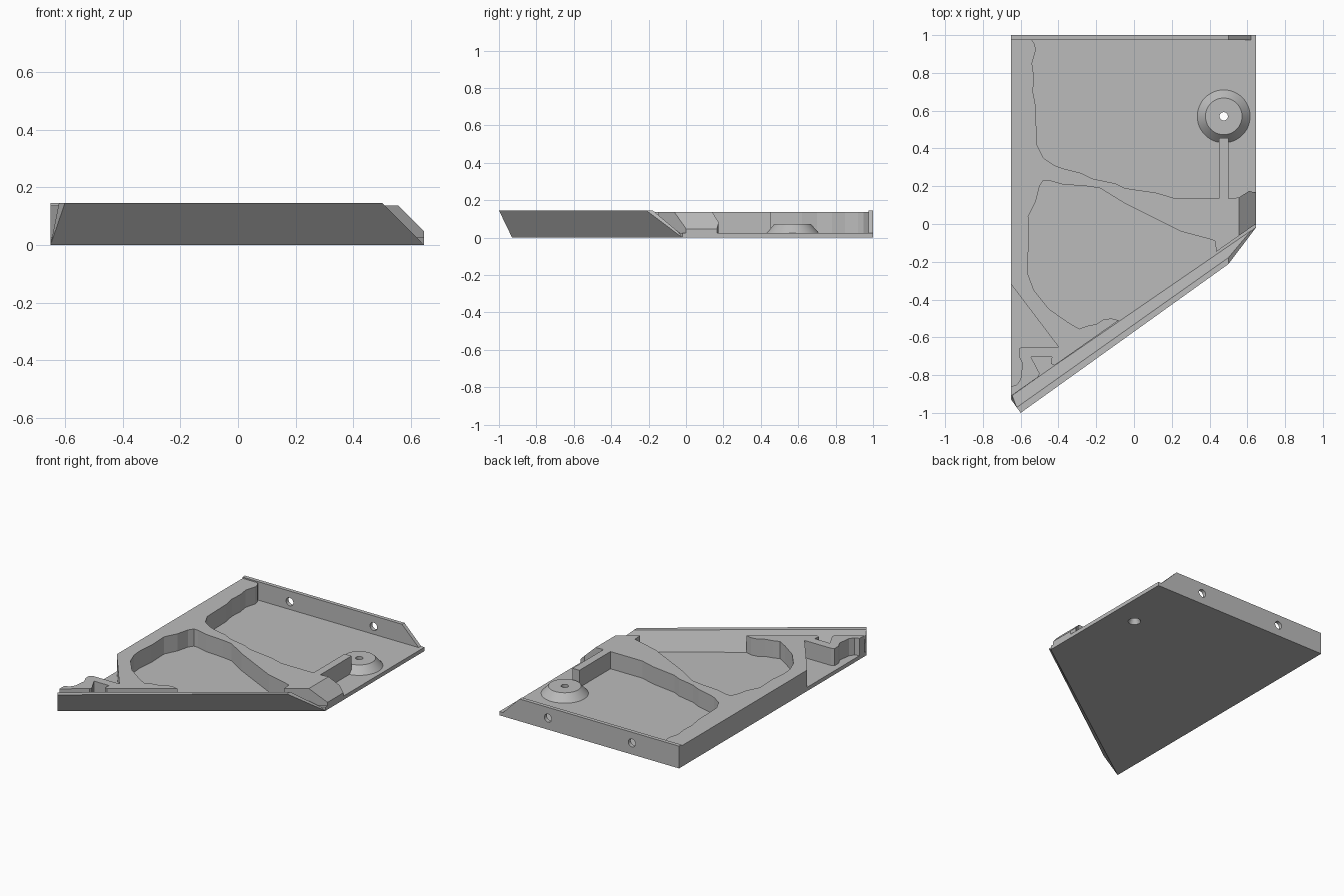
import bpy
import bmesh
from mathutils import Vector

default_cube = bpy.data.objects.get("Cube")
if default_cube:
    bpy.data.objects.remove(default_cube, do_unlink=True)

# Single flat grey
grey = bpy.data.materials.new("plain grey")
grey.use_nodes = True
colour = (.5, .5, .5, 1)
grey.diffuse_color = colour
grey.node_tree.nodes["Principled BSDF"].inputs["Base Color"].default_value = colour

# Main dimensions
LEFT, RIGHT, BACK, BACK_INNER = -.65, .645, 1, .975
FLOOR_TOP, FILL_TOP, RIM_TOP = .025, .137, .145


def finish(mesh_builder, name):
    """Turn a bmesh into a named grey object."""
    bmesh.ops.recalc_face_normals(mesh_builder, faces=mesh_builder.faces)
    mesh = bpy.data.meshes.new(name)
    mesh_builder.to_mesh(mesh)
    mesh_builder.free()
    mesh.materials.append(grey)
    part = bpy.data.objects.new(name, mesh)
    bpy.context.collection.objects.link(part)
    return part


def extrude_outline(outline, direction):
    """Build a closed solid by sweeping a flat outline along a vector."""
    builder = bmesh.new()
    face = builder.faces.new([builder.verts.new(point) for point in outline])
    result = bmesh.ops.extrude_face_region(builder, geom=[face], use_keep_orig=True)
    moved = [item for item in result["geom"] if isinstance(item, bmesh.types.BMVert)]
    bmesh.ops.translate(builder, verts=moved, vec=direction)
    return builder


def cone(name, base_radius, top_radius, depth, centre, axis="Z"):
    """Add a round solid whose middle is at the given centre."""
    builder = bmesh.new()
    bmesh.ops.create_cone(builder, cap_ends=True, segments=48, radius1=base_radius,
                          radius2=top_radius, depth=depth)
    turn = Vector((0, 0, 1)).rotation_difference(
        Vector((0, 1, 0)) if axis == "Y" else Vector((0, 0, 1)))
    bmesh.ops.rotate(builder, verts=builder.verts, matrix=turn.to_matrix())
    bmesh.ops.translate(builder, verts=builder.verts, vec=centre)
    return finish(builder, name)


def cut(part, cutter):
    """Subtract a cutter from a part and bake the result."""
    modifier = part.modifiers.new("hole", "BOOLEAN")
    modifier.operation = "DIFFERENCE"
    modifier.solver = "EXACT"
    modifier.object = cutter
    bpy.context.view_layer.objects.active = part
    bpy.ops.object.modifier_apply(modifier=modifier.name)


def foot(x):
    """Point on the inner foot of the leaning wall."""
    return (x, -.453 + .703 * x)


# Floor plate
floor_outline = [(LEFT, -.93, 0), (RIGHT, -.02, 0),
                 (RIGHT, BACK_INNER, 0), (LEFT, BACK_INNER, 0)]
floor = finish(extrude_outline(floor_outline, (0, 0, FLOOR_TOP)), "floor_plate")

# Back wall with a sloping right end and two round holes
wall_profile = [(LEFT, 0), (RIGHT, 0), (RIGHT, FLOOR_TOP), (.62, FLOOR_TOP),
                (.5, RIM_TOP), (LEFT, RIM_TOP)]
back_wall = finish(extrude_outline([(x, BACK_INNER, z) for x, z in wall_profile],
                                   (0, BACK - BACK_INNER, 0)), "back_wall")
for x in (-.31, .295):
    drill = cone("wall_drill", .026, .026, .2, (x, BACK, .075), axis="Y")
    cut(back_wall, drill)
    bpy.data.objects.remove(drill, do_unlink=True)

# Front wall leaning outward, as a loft between its two end sections
builder = bmesh.new()
left_end = [(LEFT, -.93, 0), (LEFT, -.895, 0), (-.621, -.971, RIM_TOP), (-.6, -1, RIM_TOP)]
right_end = [(RIGHT, -.02, 0), (RIGHT, -.005, 0), (.5, -.178, RIM_TOP), (.5, -.212, RIM_TOP)]
rings = [[builder.verts.new(point) for point in ring] for ring in (left_end, right_end)]
for ring in rings:
    builder.faces.new(ring)
for i in range(len(left_end)):
    j = (i + 1) % len(left_end)
    builder.faces.new((rings[0][i], rings[0][j], rings[1][j], rings[1][i]))
finish(builder, "front_wall")

# Raised infill: outline runs down the left, along the front, then back
left_notch = [(LEFT, BACK_INNER), (LEFT, -.32), (-.4, -.65), (-.59, -.65), (-.61, -.66),
              (-.61, -.7), (-.59, -.74), (-.6, -.82), (-.62, -.85), (LEFT, -.86)]
small_hollow = [foot(LEFT), foot(-.505), (-.5, -.79), (-.545, -.705), (-.435, -.705),
                (-.44, -.74), foot(-.42)]
front_pocket = [foot(-.1), (-.08, -.51), (-.12, -.5), (-.16, -.505), (-.2, -.53),
                (-.25, -.54), (-.29, -.555), (-.35, -.52), (-.45, -.45), (-.53, -.35),
                (-.56, -.27), (-.565, -.2), (-.555, -.1), (-.56, .04), (-.52, .12),
                (-.5, .2), (-.48, .23), (-.45, .23), (-.38, .21), (-.25, .2),
                (-.18, .19), (-.05, .11), (.15, .01), (.25, -.04), (.4, -.08),
                (.43, -.09), foot(.435)]
right_fin = [foot(RIGHT), (RIGHT, .165), (.61, .175), (.555, .14), (.5, .135),
             (.5, .455), (.45, .455), (.45, .135)]
back_pocket = [(.22, .135), (.12, .165), (-.05, .19), (-.1, .215), (-.22, .24),
               (-.28, .27), (-.38, .295), (-.42, .31), (-.48, .35), (-.515, .42),
               (-.52, .62), (-.535, .7), (-.53, .78), (-.54, .85), (-.52, .92),
               (-.525, .95), (-.54, BACK_INNER)]
outline = left_notch + small_hollow + front_pocket + right_fin + back_pocket
builder = extrude_outline([(x, y, FLOOR_TOP) for x, y in outline],
                          (0, 0, FILL_TOP - FLOOR_TOP))

# Slope cut across the right end of the infill
everything = builder.verts[:] + builder.edges[:] + builder.faces[:]
section = bmesh.ops.bisect_plane(builder, geom=everything, plane_co=(.555, 0, FILL_TOP),
                                 plane_no=(1, 0, 1), clear_outer=True)
rim = [item for item in section["geom_cut"] if isinstance(item, bmesh.types.BMEdge)]
bmesh.ops.holes_fill(builder, edges=rim, sides=0)
finish(builder, "raised_infill")

# Screw boss with a countersunk hole through the floor
boss_x, boss_y = .475, .57
boss = cone("screw_boss", .14, .097, .048, (boss_x, boss_y, FLOOR_TOP + .024))
drills = [cone("boss_drill", .022, .022, .4, (boss_x, boss_y, 0)),
          cone("countersink", .044, .022, .044, (boss_x, boss_y, .011))]
for drill in drills:
    for part in (floor, boss):
        cut(part, drill)
    bpy.data.objects.remove(drill, do_unlink=True)

# Smooth the round boss while keeping its rims sharp
bpy.ops.object.select_all(action="DESELECT")
boss.select_set(True)
bpy.context.view_layer.objects.active = boss
bpy.ops.object.shade_smooth_by_angle()
